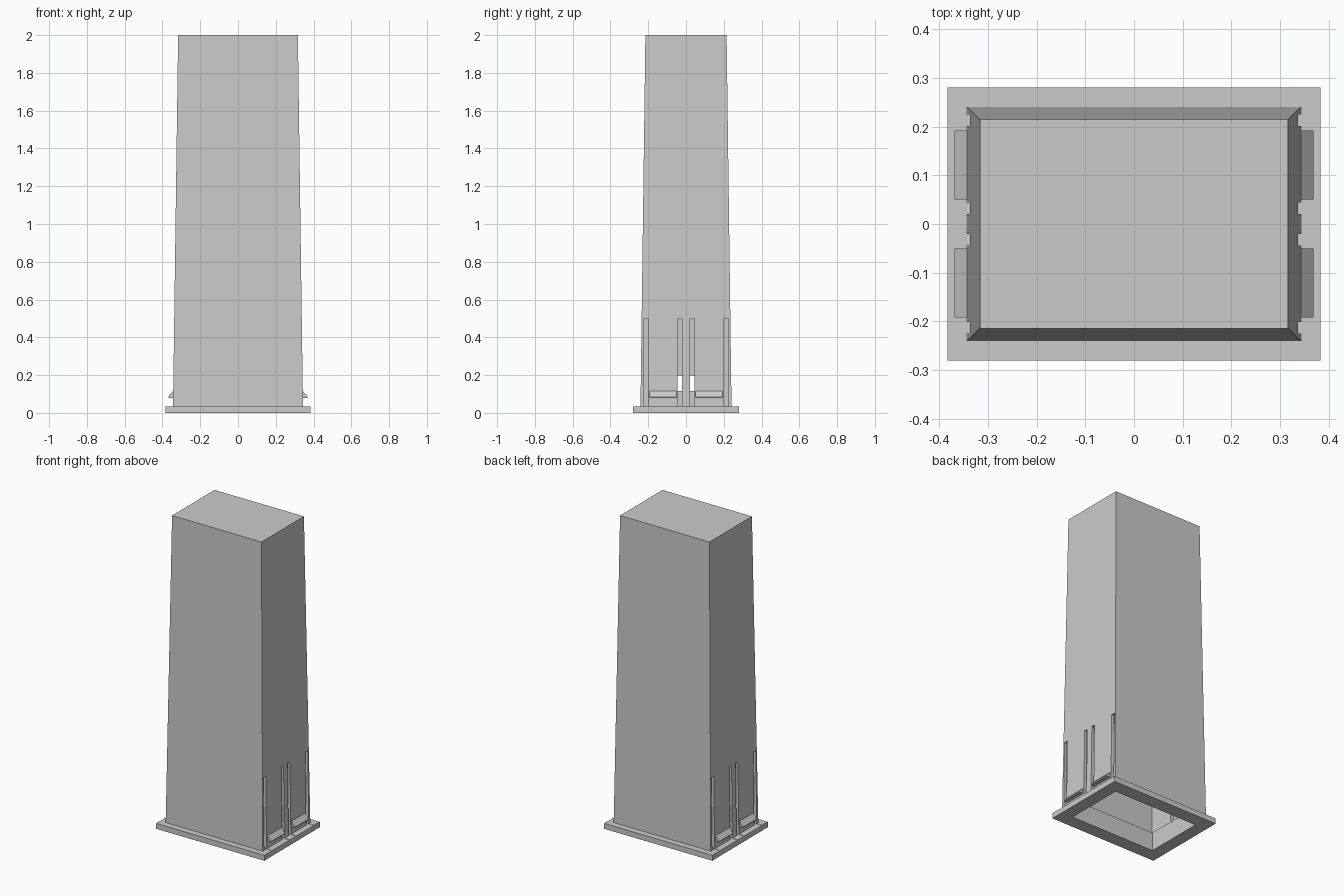
import bpy
import bmesh

cube = bpy.data.objects.get("Cube")
if cube:
    bpy.data.objects.remove(cube)

grey = bpy.data.materials.new("plain grey")
grey.use_nodes = True
COLOUR = (0.6, 0.6, 0.6, 1)
grey.diffuse_color = COLOUR
grey.node_tree.nodes["Principled BSDF"].inputs["Base Color"].default_value = COLOUR


def add_object(name, bm):
    bmesh.ops.recalc_face_normals(bm, faces=bm.faces)
    mesh = bpy.data.meshes.new(name)
    bm.to_mesh(mesh)
    bm.free()
    mesh.materials.append(grey)
    obj = bpy.data.objects.new(name, mesh)
    bpy.context.scene.collection.objects.link(obj)
    return obj


def add_frustum(bm, low, high):
    """Rectangular loft between (half x, half y, z) sections."""
    rings = []
    for hx, hy, z in (low, high):
        rings.append([bm.verts.new((sx * hx, sy * hy, z))
                      for sx, sy in ((-1, -1), (1, -1), (1, 1), (-1, 1))])
    a, b = rings
    bm.faces.new(a[::-1])
    bm.faces.new(b)
    for i in range(4):
        j = (i + 1) % 4
        bm.faces.new((a[i], a[j], b[j], b[i]))


def add_box(bm, x, y, z):
    """Box from three (min, max) ranges."""
    pts = [bm.verts.new((px, py, pz)) for px in x for py in y for pz in z]
    for f in ((0, 1, 3, 2), (4, 6, 7, 5), (0, 4, 5, 1),
              (2, 3, 7, 6), (0, 2, 6, 4), (1, 5, 7, 3)):
        bm.faces.new([pts[i] for i in f])


def frustum(name, low, high):
    bm = bmesh.new()
    add_frustum(bm, low, high)
    return add_object(name, bm)


def cut(target, cutter):
    mod = target.modifiers.new(cutter.name, 'BOOLEAN')
    mod.operation = 'DIFFERENCE'
    mod.solver = 'EXACT'
    mod.object = cutter
    cutter.hide_render = True
    cutter.hide_viewport = True
    cutter.display_type = 'WIRE'


# Tapered body and base flange
RIM = 0.035
body = frustum("body", (0.344, 0.241, RIM), (0.317, 0.215, 2.0))
flange = frustum("base_flange", (0.383, 0.281, 0), (0.383, 0.281, RIM))

# Hollow interior, narrower at the mouth
mouth = frustum("mouth_cutter", (0.302, 0.194, -0.1), (0.302, 0.194, 0.13))
cavity = frustum("cavity_cutter", (0.316, 0.212, 0.12), (0.292, 0.19, 1.97))
cut(body, mouth)
cut(body, cavity)
cut(flange, mouth)

# Tall side slots, ending just inside the flange top
bm = bmesh.new()
for side in (-1, 1):
    for half in (-1, 1):
        for near, far in ((0.021, 0.044), (0.201, 0.225)):
            add_box(bm, sorted((side * 0.322, side * 0.4)),
                    sorted((half * near, half * far)), (RIM - 0.002, 0.5))
slots = add_object("slot_cutter", bm)
cut(body, slots)
cut(flange, slots)

# Windows that open the middle slots into the interior
bm = bmesh.new()
for side in (-1, 1):
    for half in (-1, 1):
        add_box(bm, sorted((side * 0.28, side * 0.33)),
                sorted((half * 0.021, half * 0.044)), (0.117, 0.197))
cut(body, add_object("window_cutter", bm))

# Snap wedges between the slots
for side, side_name in ((-1, "right"), (1, "left")):
    for half, half_name in ((-1, "front"), (1, "back")):
        bm = bmesh.new()
        ends = []
        for y in (0.05, 0.192):
            ends.append([bm.verts.new((side * x, half * y, z)) for x, z in
                         ((0.335, 0.08), (0.369, 0.08), (0.369, 0.085),
                          (0.343, 0.115), (0.335, 0.115))])
        a, b = ends
        bm.faces.new(a)
        bm.faces.new(b)
        for i in range(len(a)):
            j = (i + 1) % len(a)
            bm.faces.new((a[i], a[j], b[j], b[i]))
        add_object(f"{half_name}_{side_name}_snap_wedge", bm)
